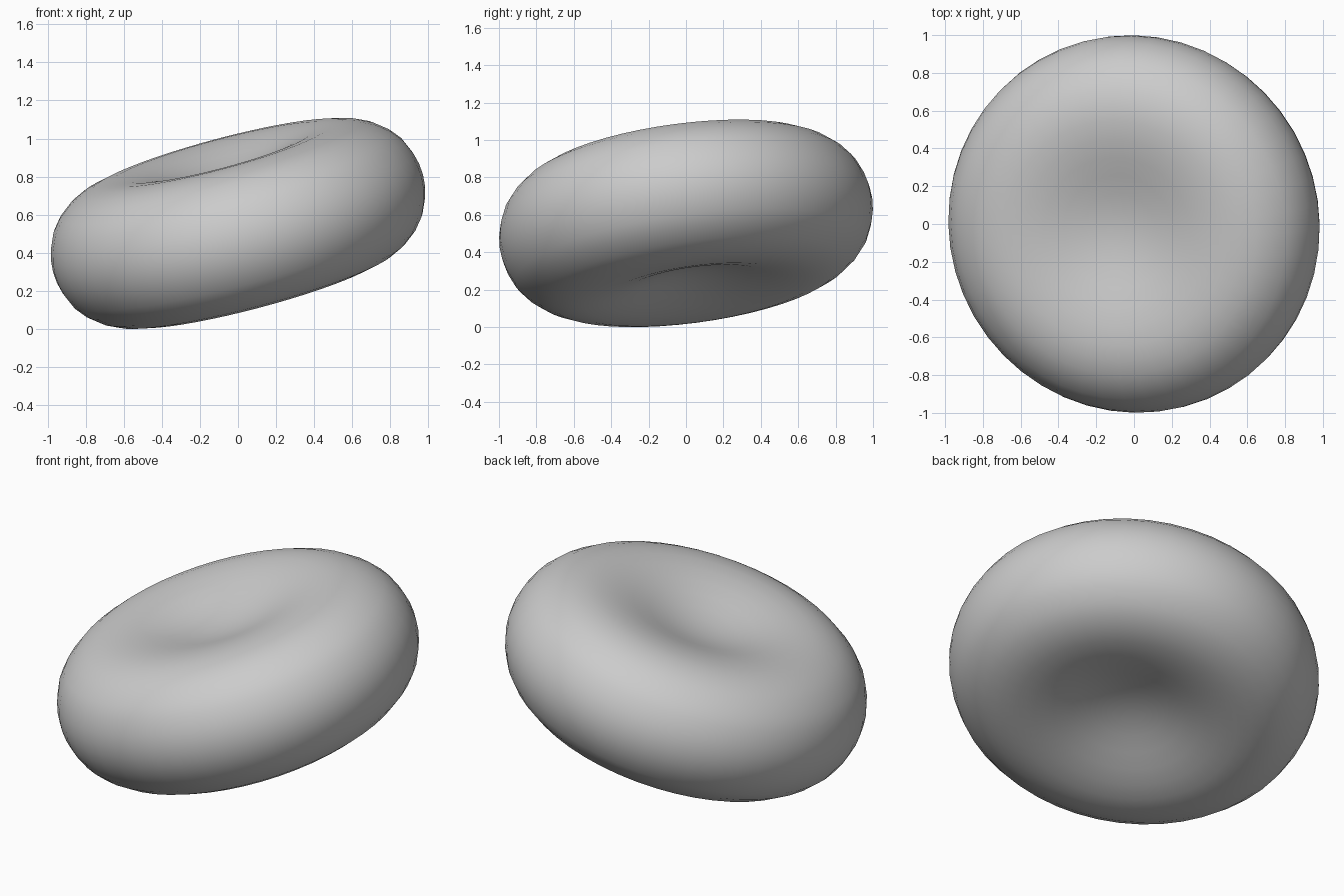
import bpy
import bmesh
import math
from mathutils import Matrix, Vector

default = bpy.data.objects.get("Cube")
if default:
    bpy.data.objects.remove(default, do_unlink=True)

SEGMENTS = 48
AXIS = Vector((-0.255, -0.13, 0.958)).normalized()

# Upper half of the cross-section: rim to dimple centre (radius, height)
UPPER = [(1.005, 0), (1.0, 0.06), (0.985, 0.12), (0.95, 0.2), (0.9, 0.262),
         (0.83, 0.318), (0.76, 0.352), (0.68, 0.372), (0.6, 0.378),
         (0.5, 0.37), (0.4, 0.35), (0.3, 0.323), (0.2, 0.297),
         (0.1, 0.28), (0, 0.274)]
profile = [(r, -h) for r, h in reversed(UPPER[1:])] + UPPER


def make_material(name, color):
    mat = bpy.data.materials.new(name)
    mat.use_nodes = True
    mat.diffuse_color = color
    bsdf = next(n for n in mat.node_tree.nodes if n.type == "BSDF_PRINCIPLED")
    bsdf.inputs["Base Color"].default_value = color
    return mat


# Biconcave disc: revolve the profile around its own axis
bm = bmesh.new()
verts = [bm.verts.new((r, 0, h)) for r, h in profile]
edges = [bm.edges.new(pair) for pair in zip(verts, verts[1:])]
bmesh.ops.spin(bm, geom=verts + edges, cent=(0, 0, 0), axis=(0, 0, 1),
               angle=math.tau, steps=SEGMENTS, use_merge=False)
bmesh.ops.remove_doubles(bm, verts=bm.verts, dist=0.0005)
bmesh.ops.recalc_face_normals(bm, faces=bm.faces)

# Tilt the disc and rest it on the floor
tilt = Vector((0, 0, 1)).rotation_difference(AXIS).to_matrix()
bmesh.ops.transform(bm, matrix=tilt.to_4x4(), verts=bm.verts)
lowest = min(v.co.z for v in bm.verts)
bmesh.ops.transform(bm, matrix=Matrix.Translation((0, 0, -lowest)), verts=bm.verts)
for face in bm.faces:
    face.smooth = True

mesh = bpy.data.meshes.new("biconcave_disc")
bm.to_mesh(mesh)
bm.free()
mesh.materials.append(make_material("light_grey", (0.6, 0.6, 0.6, 1)))
disc = bpy.data.objects.new("biconcave_disc", mesh)
bpy.context.collection.objects.link(disc)
